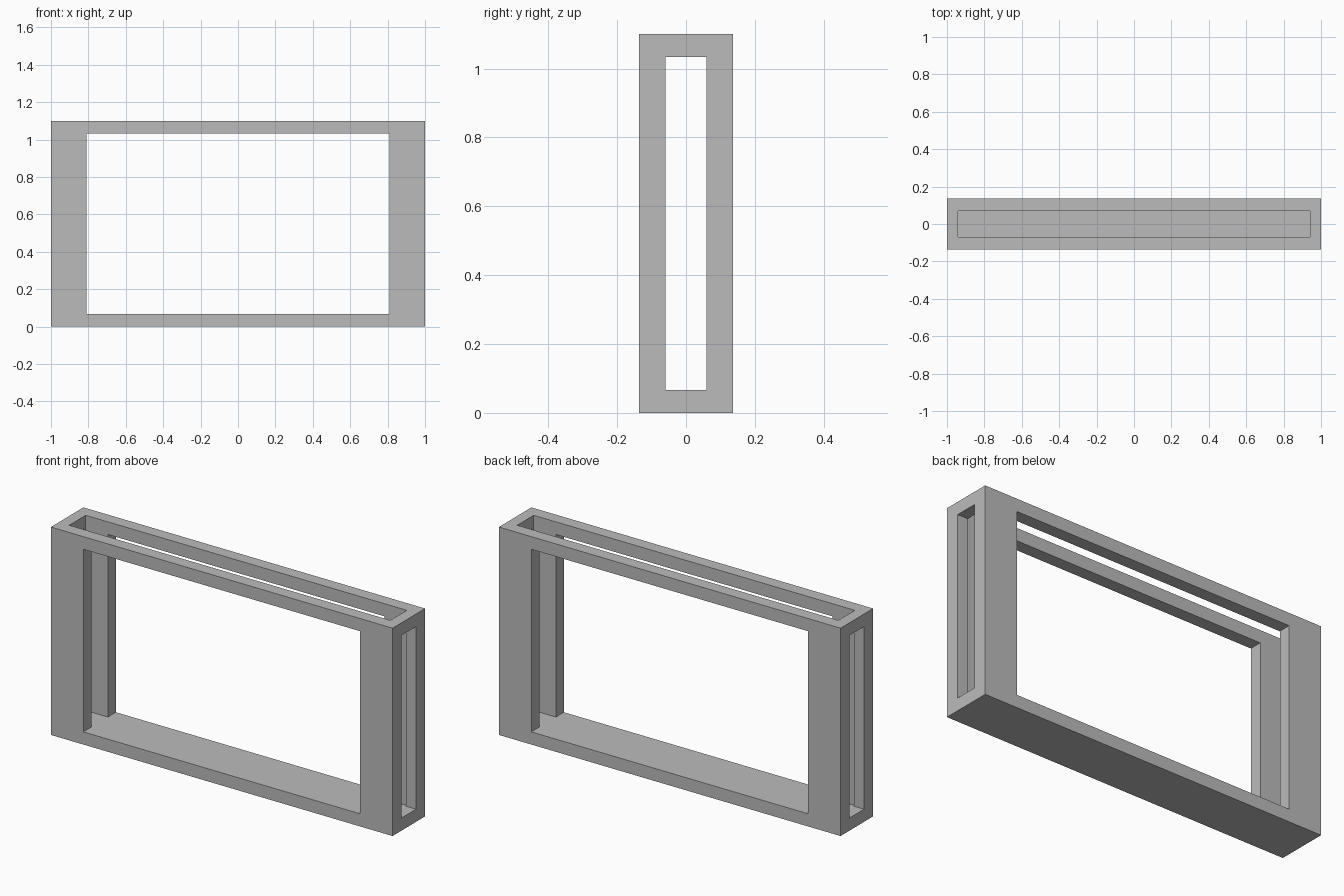
import bpy
from mathutils import Vector

if "Cube" in bpy.data.objects:
    bpy.data.objects.remove(bpy.data.objects["Cube"], do_unlink=True)

HEIGHT = 1.1
HALF_DEPTH = 0.136
RAIL = 0.067        # floor, header and front/back panel thickness
END_WALL = 0.06     # thickness of the two end walls
WINDOW = 0.81       # half width of the large openings
SLOT = 0.06         # half width of the end slots

grey = bpy.data.materials.new("plain_grey")
grey.use_nodes = True
colour = (0.5, 0.5, 0.5, 1)
grey.diffuse_color = colour
grey.node_tree.nodes["Principled BSDF"].inputs["Base Color"].default_value = colour


def box(name, low, high):
    """Axis-aligned box between two corners."""
    low, high = Vector(low), Vector(high)
    bpy.ops.mesh.primitive_cube_add(size=1, location=(low + high) / 2)
    obj = bpy.context.object
    obj.name = name
    obj.scale = high - low
    bpy.ops.object.transform_apply(location=True, rotation=False, scale=True)
    return obj


# Solid outer block
frame = box("hollow_frame", (-1, -HALF_DEPTH, 0), (1, HALF_DEPTH, HEIGHT))
frame.data.materials.append(grey)

# Cavity open at the top, large front and back windows, slots through the ends
inner_x, inner_y = 1 - END_WALL, HALF_DEPTH - RAIL
top = HEIGHT - RAIL
cutters = [
    box("cavity_cutter", (-inner_x, -inner_y, RAIL), (inner_x, inner_y, HEIGHT + 1)),
    box("window_cutter", (-WINDOW, -1, RAIL), (WINDOW, 1, top)),
    box("end_slot_cutter", (-2, -SLOT, RAIL), (2, SLOT, top)),
]
for cutter in cutters:
    cut = frame.modifiers.new(cutter.name, "BOOLEAN")
    cut.operation = "DIFFERENCE"
    cut.solver = "EXACT"
    cut.object = cutter
    bpy.context.view_layer.objects.active = frame
    bpy.ops.object.modifier_apply(modifier=cut.name)
    bpy.data.objects.remove(cutter, do_unlink=True)
